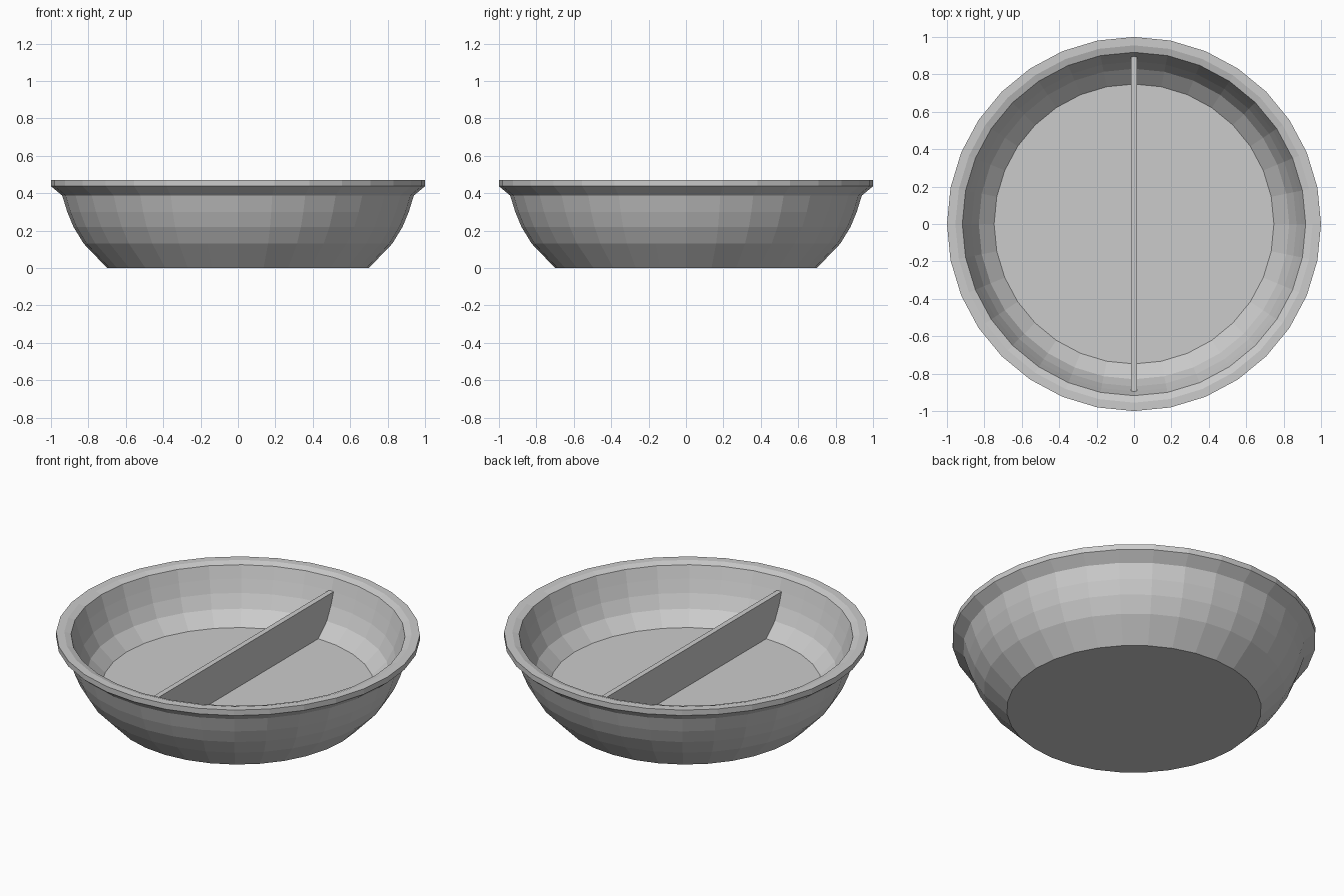
import bpy, bmesh, math

if "Cube" in bpy.data.objects:
    bpy.data.objects.remove(bpy.data.objects["Cube"])

SIDES = 32

# Radius, height pairs: outside foot up to the lip, then down the inner wall
outer = [(0.70, 0.0), (0.825, 0.13), (0.88, 0.22), (0.913, 0.30), (0.94, 0.387),
         (1.0, 0.437), (1.0, 0.47), (0.955, 0.47)]
inner = [(0.918, 0.458), (0.895, 0.385), (0.869, 0.31), (0.83, 0.232), (0.748, 0.156)]


def finish(name, bm):
    bmesh.ops.recalc_face_normals(bm, faces=bm.faces)
    mesh = bpy.data.meshes.new(name)
    bm.to_mesh(mesh)
    bm.free()
    obj = bpy.data.objects.new(name, mesh)
    bpy.context.collection.objects.link(obj)
    return obj


# Dish: closed faceted revolution of the profile
bm = bmesh.new()
rings = []
for r, z in outer + inner:
    rings.append([bm.verts.new((r * math.cos(math.tau * i / SIDES),
                                r * math.sin(math.tau * i / SIDES), z))
                  for i in range(SIDES)])
for a, b in zip(rings, rings[1:]):
    for i in range(SIDES):
        j = (i + 1) % SIDES
        bm.faces.new((a[i], a[j], b[j], b[i]))
bm.faces.new(rings[0])     # underside
bm.faces.new(rings[-1])    # inner floor
finish("dish", bm)

# Divider: thin upright wall whose ends follow the inner wall
side = inner[1:]
outline = side + [(-y, z) for y, z in reversed(side)]
bm = bmesh.new()
face = bm.faces.new([bm.verts.new((-0.016, y, z)) for y, z in outline])
ext = bmesh.ops.extrude_face_region(bm, geom=[face], use_keep_orig=True)
bmesh.ops.translate(bm, vec=(0.032, 0, 0),
                    verts=[g for g in ext["geom"] if isinstance(g, bmesh.types.BMVert)])
finish("divider", bm)
